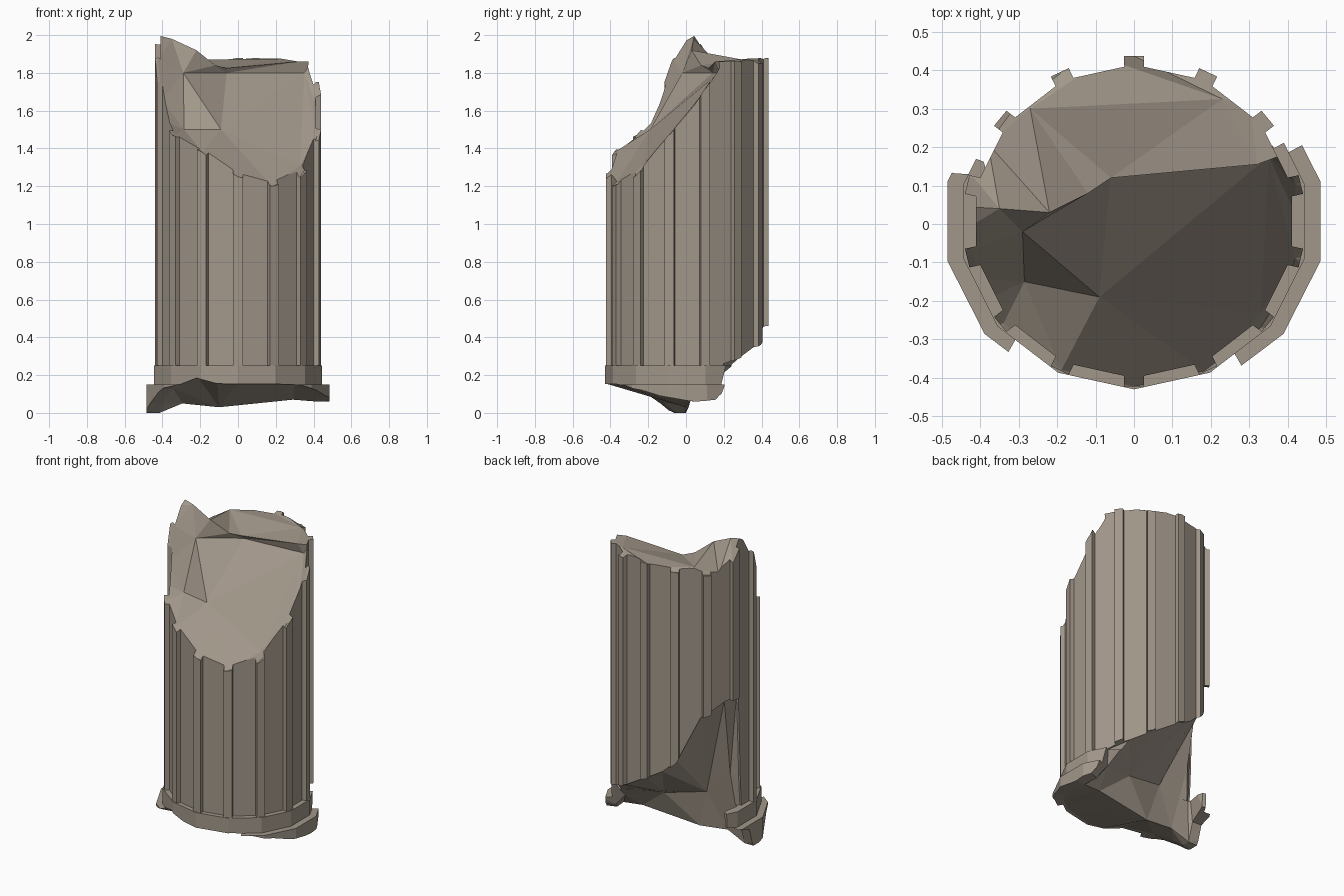
import bpy, bmesh, math
from mathutils import Vector
from mathutils.geometry import delaunay_2d_cdt

if "Cube" in bpy.data.objects:
    bpy.data.objects.remove(bpy.data.objects["Cube"])

SIDES = 14
CY = 0.007                      # column axis sits slightly behind the centre
STEP = 360 / SIDES

stone = bpy.data.materials.new("weathered_stone")
stone.diffuse_color = (0.36, 0.31, 0.255, 1)
stone.use_nodes = True
stone.node_tree.nodes["Principled BSDF"].inputs["Base Color"].default_value = stone.diffuse_color


def polar(r, deg, ry=None):
    a = math.radians(deg)
    return Vector((r * math.cos(a), (ry or r) * math.sin(a) + CY))


def finish(name, bm):
    bmesh.ops.recalc_face_normals(bm, faces=bm.faces)
    me = bpy.data.meshes.new(name)
    bm.to_mesh(me)
    bm.free()
    ob = bpy.data.objects.new(name, me)
    me.materials.append(stone)
    bpy.context.collection.objects.link(ob)
    return ob


def extrude_to(bm, faces, z):
    for v in bmesh.ops.extrude_face_region(bm, geom=faces)["geom"]:
        if isinstance(v, bmesh.types.BMVert):
            v.co.z = z


def prism(name, outline, z0, z1):
    bm = bmesh.new()
    face = bm.faces.new([bm.verts.new((p.x, p.y, z0)) for p in outline])
    extrude_to(bm, [face], z1)
    return finish(name, bm)


def break_cutter(name, rim, r, inner, edges, far_z, overhang={}):
    """Jagged fracture surface, extended to far_z as a solid."""
    pts = [Vector(p[:2]) for p in inner]
    zs = [p[2] for p in inner]
    for radius in (r, 0.7):
        for deg, z in rim:
            pts.append(polar(radius, deg))
            zs.append(z)
    verts, _, faces, orig, _, _ = delaunay_2d_cdt(pts, edges, [], 0, 1e-5)
    bm = bmesh.new()
    vs = []
    for v, o in zip(verts, orig):
        i = o[0] if o else 0
        vs.append(bm.verts.new((v.x, v.y + overhang.get(i, 0), zs[i])))
    for f in faces:
        bm.faces.new([vs[i] for i in f])
    extrude_to(bm, bm.faces[:], far_z)
    ob = finish(name, bm)
    ob.hide_render = True
    return ob


# Shaft outline: 14 flat panels with a narrow square rib at each corner
shaft_outline = []
for i in range(SIDES):
    a = math.radians(90 + i * STEP)
    out = Vector((math.cos(a), math.sin(a)))
    side = Vector((-out.y, out.x))
    for r, s in ((0.402, -1), (0.43, -1), (0.43, 1), (0.402, 1)):
        p = out * r + side * s * 0.025
        shaft_outline.append(Vector((p.x * 1.035, p.y + CY)))


def ngon(rx, ry):
    return [polar(rx, 90 + i * STEP, ry) for i in range(SIDES)]


shaft = prism("fluted_shaft", shaft_outline, 0.25, 2.1)
ring = prism("base_ring", ngon(0.455, 0.437), 0.15, 0.25)
plinth = prism("base_plinth", ngon(0.497, 0.47), -0.1, 0.15)

# Broken top: low at the front, ledge and crest behind, spike at the left
top_rim = [(0, 1.58), (13, 1.72), (19, 1.79), (24, 1.86), (45, 1.86), (64, 1.85),
           (80, 1.865), (90, 1.88), (100, 1.865), (116, 1.85), (135, 1.83),
           (152, 1.81), (165, 1.88), (175, 2.0), (182, 1.97), (190, 1.87),
           (200, 1.66), (208, 1.54), (218, 1.47), (244, 1.38), (270, 1.25),
           (295, 1.2), (320, 1.25), (335, 1.34), (347, 1.47)]
top_inner = [(-.09, -.19, 1.5), (-.29, -.02, 1.8), (-.285, -.15, 1.5),
             (-.35, .04, 1.98), (-.22, .03, 1.92), (-.12, .08, 1.84),
             (-.06, .12, 1.825), (.32, .155, 1.86), (-.06, .105, 1.8),
             (.35, .14, 1.8), (.33, -.23, 1.31), (-.27, .3, 1.87), (.23, .325, 1.875)]
top_edges = [(3, 4), (4, 5), (5, 6), (6, 7), (8, 9), (8, 1), (0, 9), (9, 10),
             (11, 12), (11, 5)]
top_cut = break_cutter("top_cutter", top_rim, 0.43, top_inner, top_edges, 2.6,
                       {8: 0.035, 9: 0.035})

# Broken underside: ridge near the middle, back undercut rising to the left
front_rim = [(181, 0), (188, 0), (197, .05), (215, .13), (240, .185), (255, .155),
             (270, .152), (300, .152), (315, .148), (330, .12), (350, .08),
             (5, .06), (18, .07), (22, .1), (28, .26), (45, .3), (64, .36),
             (90, .47), (105, .53), (118, .61)]
shaft_rim = front_rim + [(139, .9), (160, .97), (174, .98), (177, .4)]
base_rim = front_rim + [(139, .7), (156, .6), (159, .16), (176, .12)]
low_inner = [(-.295, -.01, .05), (-.1, 0, .03), (.29, .03, .07),
             (-.36, .06, .46), (-.17, .03, .28), (.1, .08, .22), (.33, .15, .17)]
low_edges = [(0, 1), (1, 2), (3, 4), (4, 5), (5, 6)]
shaft_cut = break_cutter("shaft_cutter", shaft_rim, 0.4, low_inner, low_edges, -0.6)
base_cut = break_cutter("base_cutter", base_rim, 0.42, low_inner, low_edges, -0.6)

# Cut every part with its fractures, then drop the cutters
jobs = {shaft: (top_cut, shaft_cut), ring: (base_cut,), plinth: (base_cut,)}
for ob, cutters in jobs.items():
    for cutter in cutters:
        mod = ob.modifiers.new("break", 'BOOLEAN')
        mod.operation = 'DIFFERENCE'
        mod.solver = 'EXACT'
        mod.object = cutter
bpy.context.view_layer.update()
deps = bpy.context.evaluated_depsgraph_get()
for ob in jobs:
    me = bpy.data.meshes.new_from_object(ob.evaluated_get(deps))
    ob.modifiers.clear()
    ob.data = me
for cutter in (top_cut, shaft_cut, base_cut):
    bpy.data.objects.remove(cutter)
